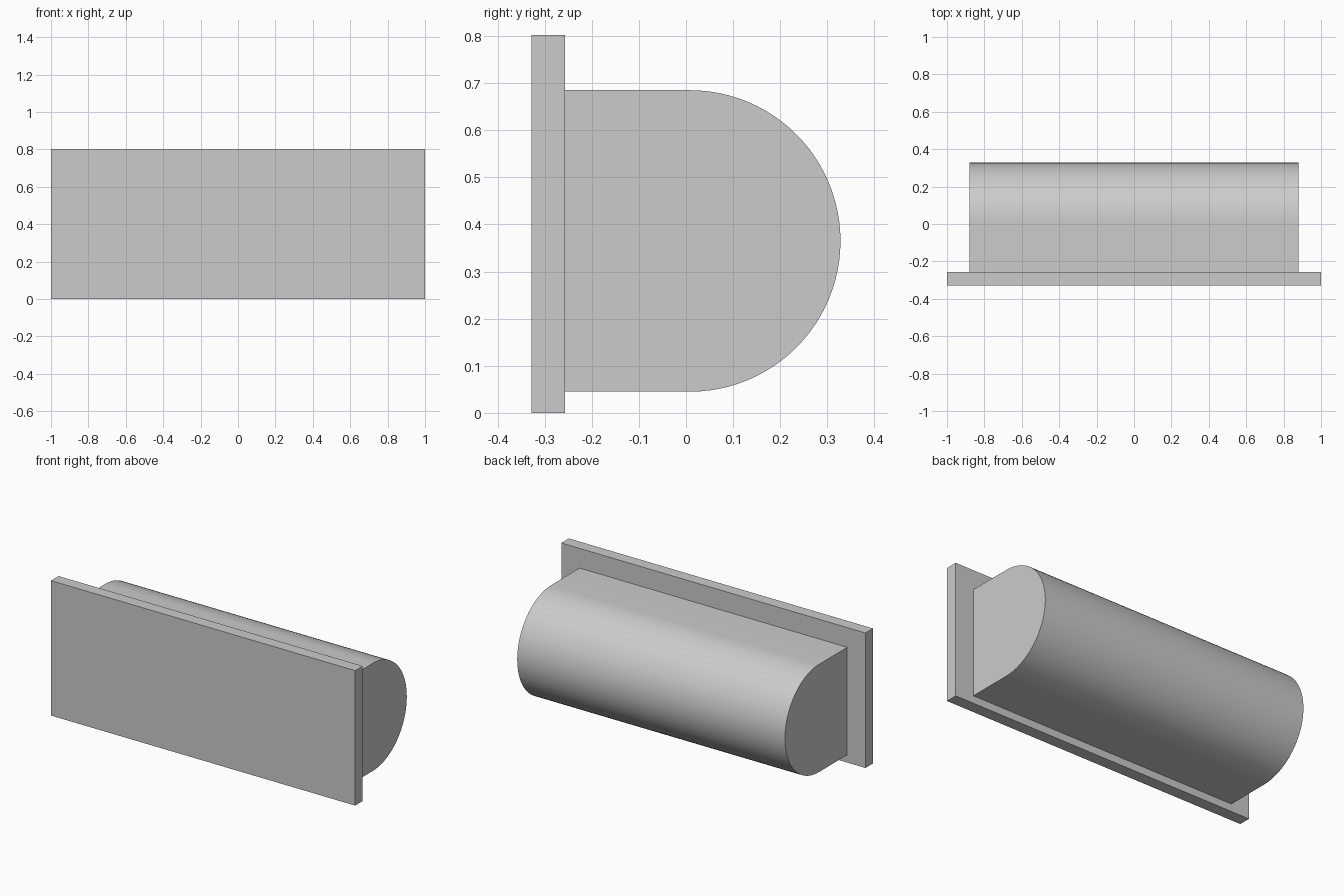
import bpy
import bmesh
import math

cube = bpy.data.objects.get("Cube")
if cube:
    bpy.data.objects.remove(cube, do_unlink=True)

# Single plain grey
grey = bpy.data.materials.new("light_grey")
grey.use_nodes = True
colour = (0.6, 0.6, 0.6, 1.0)
grey.diffuse_color = colour
grey.node_tree.nodes["Principled BSDF"].inputs["Base Color"].default_value = colour


def extrude_profile(name, profile, half_width):
    """Sweep a closed (y, z) outline along x, centred on x = 0."""
    bm = bmesh.new()
    face = bm.faces.new([bm.verts.new((-half_width, y, z)) for y, z in profile])
    swept = bmesh.ops.extrude_face_region(bm, geom=[face])["geom"]
    verts = [v for v in swept if isinstance(v, bmesh.types.BMVert)]
    bmesh.ops.translate(bm, verts=verts, vec=(2 * half_width, 0, 0))
    bmesh.ops.recalc_face_normals(bm, faces=bm.faces)
    mesh = bpy.data.meshes.new(name)
    bm.to_mesh(mesh)
    bm.free()
    mesh.materials.append(grey)
    obj = bpy.data.objects.new(name, mesh)
    bpy.context.collection.objects.link(obj)
    return obj


FRONT, PLATE_BACK, HEIGHT = -0.328, -0.257, 0.802
RADIUS, ARC_Y, ARC_Z = 0.32, 0.008, 0.365
STEPS = 48

# Flat front plate
extrude_profile("front_plate", [(FRONT, 0), (PLATE_BACK, 0),
                                (PLATE_BACK, HEIGHT), (FRONT, HEIGHT)], 1.0)

# Body with a half-round back
angles = [math.pi * (i / STEPS - 0.5) for i in range(STEPS + 1)]
outline = [(ARC_Y + RADIUS * math.cos(a), ARC_Z + RADIUS * math.sin(a)) for a in angles]
outline += [(PLATE_BACK, ARC_Z + RADIUS), (PLATE_BACK, ARC_Z - RADIUS)]
body = extrude_profile("rounded_body", outline, 0.88)

bpy.ops.object.select_all(action="DESELECT")
body.select_set(True)
bpy.context.view_layer.objects.active = body
bpy.ops.object.shade_smooth_by_angle(angle=math.radians(30))
